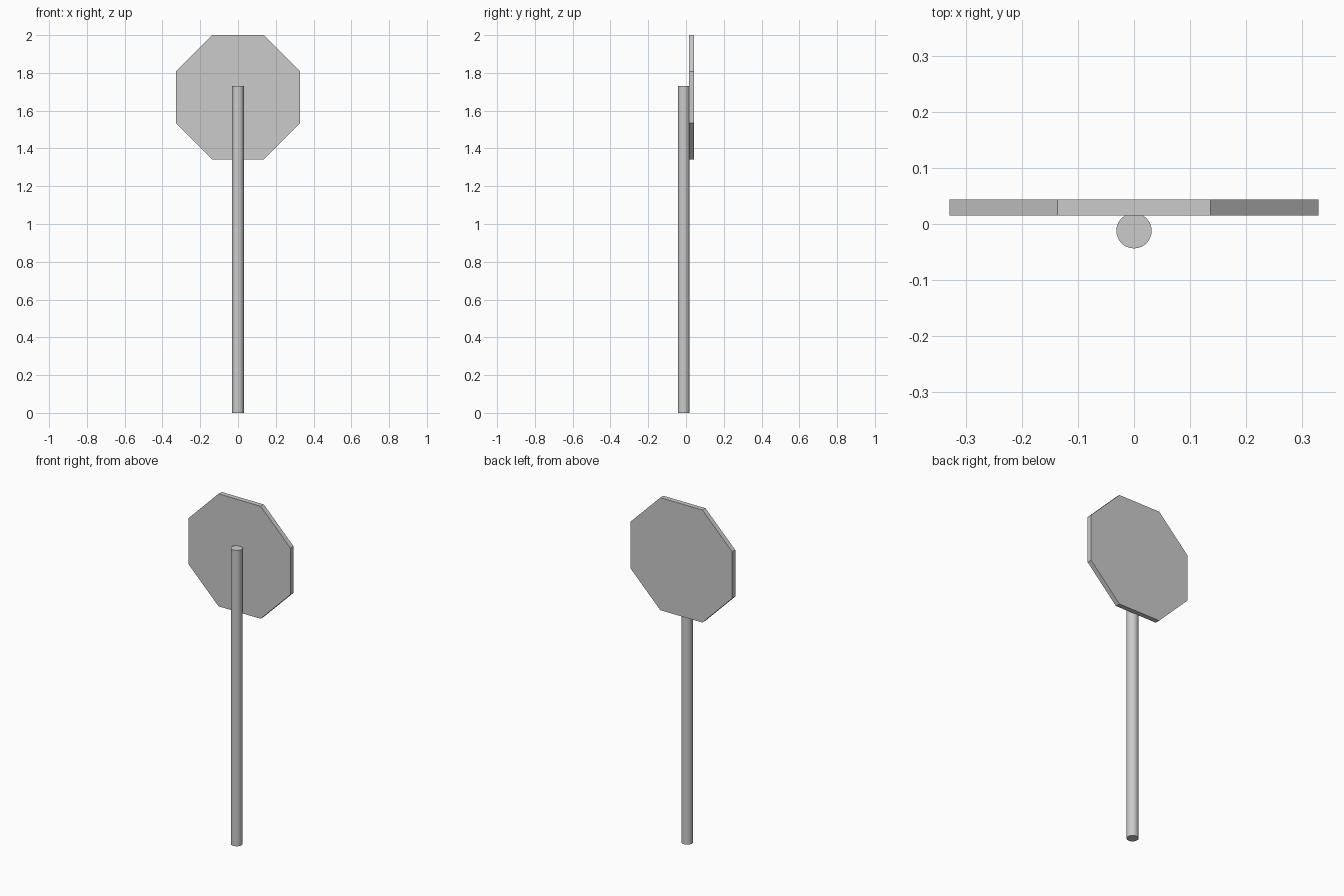
import bpy
import math

if "Cube" in bpy.data.objects:
    bpy.data.objects.remove(bpy.data.objects["Cube"])

APOTHEM = 0.329
PLATE_Z = 2.0 - APOTHEM

# Round post, slightly sunk into the back of the plate
bpy.ops.mesh.primitive_cylinder_add(vertices=32, radius=0.0315, depth=1.73,
                                    location=(0, -0.012, 0.865))
post = bpy.context.object
post.name = "post"
bpy.ops.object.shade_smooth_by_angle(angle=math.radians(30))

# Octagonal sign plate with flat top, bottom and sides
bpy.ops.mesh.primitive_cylinder_add(vertices=8, radius=APOTHEM / math.cos(math.pi / 8),
                                    depth=0.0285)
plate = bpy.context.object
plate.name = "sign_plate"
plate.rotation_euler = (math.radians(90), math.radians(22.5), 0)
plate.location = (0, 0.029, PLATE_Z)
bpy.ops.object.transform_apply(location=False, rotation=True, scale=False)
